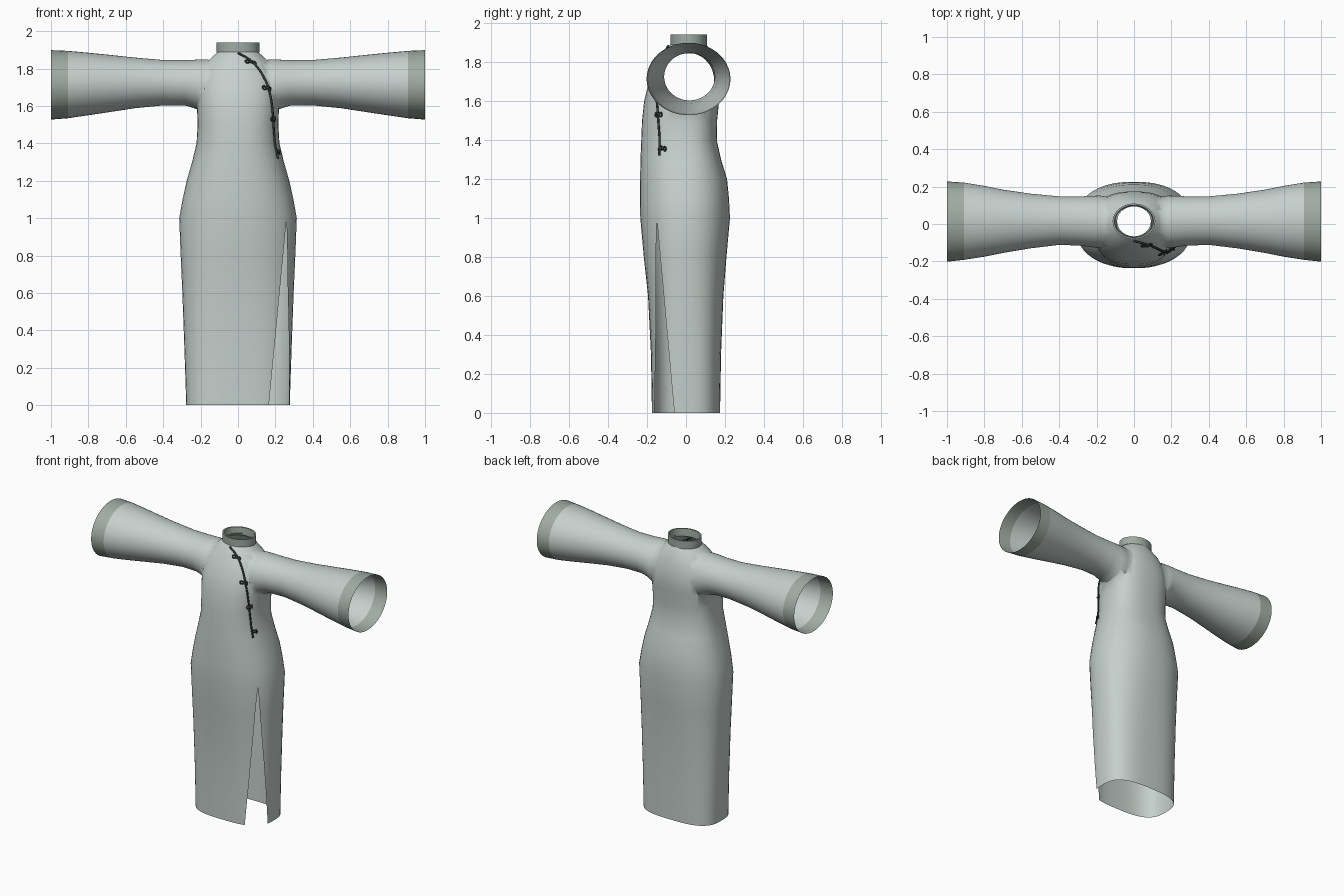
import bpy, bmesh, math
from mathutils import Vector
from mathutils.bvhtree import BVHTree

if "Cube" in bpy.data.objects:
    bpy.data.objects.remove(bpy.data.objects["Cube"])

SEG = 48


def material(name, rgb):
    m = bpy.data.materials.new(name)
    m.diffuse_color = (*rgb, 1)
    m.use_nodes = True
    m.node_tree.nodes["Principled BSDF"].inputs["Base Color"].default_value = m.diffuse_color
    return m


cloth = material("cloth", (0.56, 0.63, 0.60))
trim = material("trim", (0.35, 0.41, 0.37))
dark = material("cord", (0.03, 0.045, 0.04))


def oval(lo_a, hi_a, lo_b, hi_b, n=2.0, split=None):
    """Superellipse points (a, b); split sets the b level of the widest line."""
    ca, ra = (lo_a + hi_a) / 2, (hi_a - lo_a) / 2
    mid = (lo_b + hi_b) / 2 if split is None else split
    pts = []
    for i in range(SEG):
        t = 2 * math.pi * (i + 0.5) / SEG
        c, s = math.cos(t), math.sin(t)
        r = hi_b - mid if s > 0 else mid - lo_b
        pts.append((ca + ra * math.copysign(abs(c) ** (2 / n), c),
                    mid + r * math.copysign(abs(s) ** (2 / n), s)))
    return pts


def loft(name, rings, mat, caps=False):
    bm = bmesh.new()
    rows = [[bm.verts.new(p) for p in ring] for ring in rings]
    for a, b in zip(rows, rows[1:]):
        for i in range(SEG):
            j = (i + 1) % SEG
            bm.faces.new((a[i], a[j], b[j], b[i]))
    if caps:
        bm.faces.new(rows[0])
        bm.faces.new(rows[-1])
    bmesh.ops.recalc_face_normals(bm, faces=bm.faces)
    me = bpy.data.meshes.new(name)
    bm.to_mesh(me)
    bm.free()
    me.materials.append(mat)
    ob = bpy.data.objects.new(name, me)
    bpy.context.collection.objects.link(ob)
    return ob


def activate(ob):
    bpy.ops.object.select_all(action='DESELECT')
    ob.select_set(True)
    bpy.context.view_layer.objects.active = ob


def smooth(ob, deg):
    activate(ob)
    bpy.ops.object.shade_smooth_by_angle(angle=math.radians(deg))


# body: z, half width, front y, back y, squareness
BODY = [(0, .277, -.175, .175, 3.0), (.3, .287, -.18, .18, 2.8), (.6, .298, -.195, .192, 2.6),
        (.8, .307, -.217, .208, 2.4), (1.0, .315, -.235, .226, 2.3), (1.1, .297, -.237, .221, 2.3),
        (1.2, .275, -.236, .211, 2.3), (1.3, .246, -.234, .18, 2.4), (1.4, .222, -.23, .158, 2.4),
        (1.5, .216, -.226, .16, 2.5), (1.6, .22, -.215, .17, 2.5), (1.66, .222, -.2, .174, 2.5),
        (1.72, .218, -.182, .17, 2.4), (1.78, .2, -.152, .157, 2.3), (1.83, .168, -.124, .14, 2.2),
        (1.865, .135, -.1, .122, 2.0), (1.885, .112, -.084, .108, 2.0), (1.9, .094, -.072, .098, 2.0)]
gown = loft("gown", [[(x, y, z) for x, y in oval(-a, a, f, b, n, 0.0)]
                     for z, a, f, b, n in BODY], cloth, True)

# sleeves: distance from centre, z low, z high, y low, y high
SLEEVE = [(0, 1.64, 1.83, -.1, .12), (.18, 1.55, 1.85, -.13, .152), (.22, 1.583, 1.848, -.125, .151),
          (.28, 1.602, 1.845, -.116, .148), (.4, 1.603, 1.846, -.112, .148), (.55, 1.588, 1.859, -.13, .162),
          (.7, 1.565, 1.875, -.155, .184), (.8, 1.55, 1.885, -.175, .204), (.91, 1.534, 1.895, -.192, .222),
          (1.0, 1.527, 1.899, -.202, .228)]


def sleeve_ring(row, side):
    d, z0, z1, y0, y1 = row
    return [(side * d, y, z) for y, z in oval(y0, y1, z0, z1)]


inner = SLEEVE[:-1]
sleeves = loft("sleeves", [sleeve_ring(r, -1) for r in inner[:0:-1]] +
               [sleeve_ring(r, 1) for r in inner], cloth, True)
for side, label in ((1, "right"), (-1, "left")):
    smooth(loft("cuff_" + label, [sleeve_ring(r, side) for r in SLEEVE[-2:]], trim), 40)

# join the sleeves to the body
activate(gown)
mod = gown.modifiers.new("join", 'BOOLEAN')
mod.operation, mod.solver, mod.object = 'UNION', 'EXACT', sleeves
bpy.ops.object.modifier_apply(modifier=mod.name)
bpy.data.objects.remove(sleeves)

bm = bmesh.new()
bm.from_mesh(gown.data)
# open the hem, neck and sleeve ends
ends = [f for f in bm.faces if all(v.co.z < 1e-4 for v in f.verts)
        or all(v.co.z > 1.8995 for v in f.verts)
        or all(abs(v.co.x) > .9099 for v in f.verts)]
bmesh.ops.delete(bm, geom=ends, context='FACES')

# side slit, tapering up to the hip
for co, no in (((.165, 0, 0), (1, 0, -.095)), ((0, -.06, 0), (0, 1, .09))):
    fs = [f for f in bm.faces if f.calc_center_median().x > .1
          and f.calc_center_median().y < .02 and f.calc_center_median().z < 1]
    geom = fs + list({e for f in fs for e in f.edges}) + list({v for f in fs for v in f.verts})
    bmesh.ops.bisect_plane(bm, geom=geom, dist=1e-6, plane_co=co, plane_no=no)
slit = []
for f in bm.faces:
    c = f.calc_center_median()
    if c.z < 1 and c.x > .165 + .095 * c.z and c.y < -.06 - .09 * c.z:
        slit.append(f)
bmesh.ops.delete(bm, geom=slit, context='FACES')
bm.normal_update()
bm.to_mesh(gown.data)
tree = BVHTree.FromBMesh(bm)
bm.free()
smooth(gown, 60)

# standing collar with a thin rim
collar = [(1.885, .114, .095), (1.94, .114, .095), (1.94, .104, .086), (1.888, .1, .082), (1.888, .09, .08)]
smooth(loft("collar", [[(x, y, z) for x, y in oval(-a, a, .014 - b, .014 + b)]
                       for z, a, b in collar], trim), 40)


def cord(name, pts, radius, closed=False):
    """Round cord laid on the cloth."""
    cu = bpy.data.curves.new(name, 'CURVE')
    cu.dimensions, cu.bevel_depth, cu.bevel_resolution = '3D', radius, 2
    sp = cu.splines.new('POLY')
    sp.points.add(len(pts) - 1)
    sp.use_cyclic_u = closed
    for p, q in zip(sp.points, pts):
        loc, nor, _, _ = tree.find_nearest(Vector(q))
        p.co = (*(loc + nor * radius * .6), 1)
    cu.materials.append(dark)
    ob = bpy.data.objects.new(name, cu)
    bpy.context.collection.objects.link(ob)
    activate(ob)
    bpy.ops.object.convert(target='MESH')
    smooth(bpy.context.object, 60)


# front closure cord from neck to waist
path = [Vector(p) for p in ((0, -.09, 1.882), (.04, -.1, 1.862), (.085, -.115, 1.832), (.125, -.135, 1.785),
                            (.155, -.15, 1.73), (.178, -.155, 1.65), (.193, -.15, 1.55),
                            (.203, -.142, 1.44), (.215, -.138, 1.32))]
cord("closure_cord", [a.lerp(b, k / 5) for a, b in zip(path, path[1:]) for k in range(5)] + [path[-1]], .006)

# knotted buttons: figure-eight loop with a bead
for i, (x, y, z) in enumerate(((.07, -.12, 1.84), (.16, -.16, 1.697), (.206, -.15, 1.53), (.228, -.125, 1.36))):
    w = .03 if i < 2 else .02
    loop = []
    for k in range(24):
        t = 2 * math.pi * k / 24
        u = math.cos(t)
        loop.append((x + w * u, y + (0.6 * w * u if i > 1 else 0), z + .02 * math.sin(t) * u))
    cord(f"button_loop_{i + 1}", loop, .0045, True)
    loc, nor, _, _ = tree.find_nearest(Vector((x, y, z)))
    bpy.ops.mesh.primitive_uv_sphere_add(segments=12, ring_count=8, radius=.009, location=loc + nor * .006)
    bead = bpy.context.object
    bead.name = f"button_bead_{i + 1}"
    bead.data.materials.append(dark)
    smooth(bead, 60)
